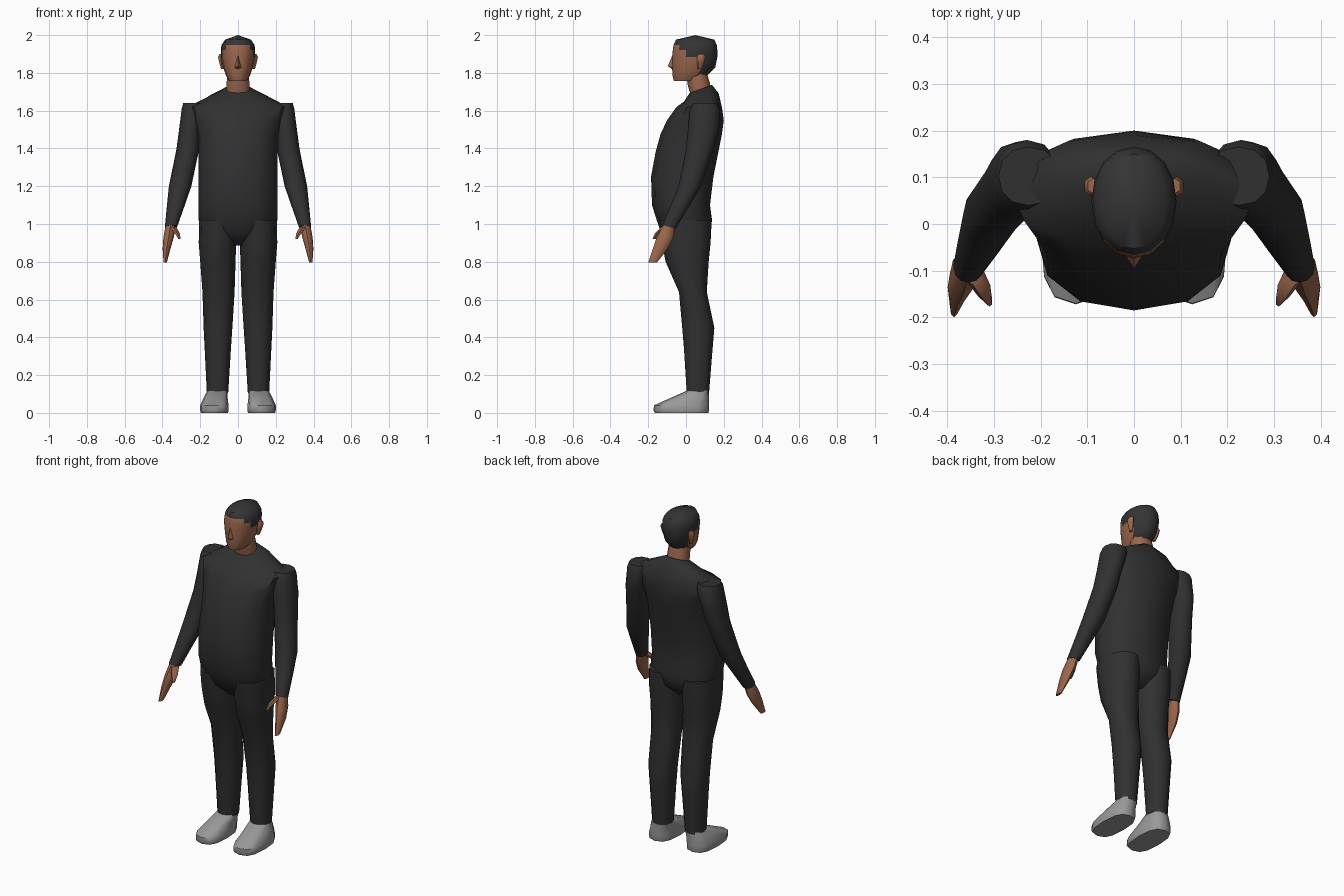
import bpy, bmesh, math


def material(name, rgb):
    m = bpy.data.materials.new(name)
    m.diffuse_color = (*rgb, 1)
    return m


CLOTH = material("dark_cloth", (0.03, 0.03, 0.03))
SKIN = material("skin", (0.33, 0.135, 0.075))
HAIR = material("hair", (0.035, 0.035, 0.036))
SHOE = material("shoe_grey", (0.32, 0.32, 0.32))


def finish(name, bm, mats, mirror=False, angle=50):
    bmesh.ops.recalc_face_normals(bm, faces=bm.faces)
    me = bpy.data.meshes.new(name)
    bm.to_mesh(me)
    bm.free()
    ob = bpy.data.objects.new(name, me)
    bpy.context.collection.objects.link(ob)
    for m in mats:
        me.materials.append(m)
    bpy.ops.object.select_all(action='DESELECT')
    ob.select_set(True)
    bpy.context.view_layer.objects.active = ob
    bpy.ops.object.shade_smooth_by_angle(angle=math.radians(angle))
    if mirror:
        ob.modifiers.new("mirror", 'MIRROR').use_mirror_merge = False
    return ob


def loft(name, rings, mats, n=12, p=2.2, mirror=False, widest=None,
         tip=None, rule=None, angle=50):
    """Rings are (z, x_min, x_max, y_front, y_back, tilt); the tilt is optional.
    widest is the y position of the fullest width."""
    bm = bmesh.new()
    loops = []
    for r in rings:
        z, x0, x1, yf, yb = r[:5]
        tilt = r[5] if len(r) > 5 else 0
        mid = (yf + yb) / 2
        ym = mid if widest is None else widest
        loop = []
        for i in range(n):
            a = 2 * math.pi * i / n - math.pi / 2
            c, s = math.cos(a), math.sin(a)
            c = math.copysign(abs(c) ** (2 / p), c)
            s = math.copysign(abs(s) ** (2 / p), s)
            y = ym + s * ((yb - ym) if s > 0 else (ym - yf))
            x = (x0 + x1) / 2 + c * (x1 - x0) / 2
            loop.append(bm.verts.new((x, y, z + tilt * (y - mid))))
        loops.append(loop)
    for a, b in zip(loops, loops[1:]):
        for i in range(n):
            j = (i + 1) % n
            bm.faces.new((a[i], a[j], b[j], b[i]))
    bm.faces.new(loops[0])
    if tip:
        t = bm.verts.new(tip)
        for i in range(n):
            bm.faces.new((loops[-1][i], loops[-1][(i + 1) % n], t))
    else:
        bm.faces.new(loops[-1])
    if rule:
        for f in bm.faces:
            f.material_index = rule(f.calc_center_median())
    return finish(name, bm, mats, mirror, angle)


def centred(rows):
    return [(r[0], -r[1], *r[1:]) for r in rows]


# Torso: crotch, hips, belly, chest, shoulders, neckline
loft("torso", centred([
    (0.885, 0.05, -0.06, 0.06), (0.95, 0.18, -0.13, 0.125),
    (1.02, 0.208, -0.155, 0.138), (1.10, 0.21, -0.18, 0.127),
    (1.25, 0.21, -0.185, 0.145), (1.385, 0.208, -0.16, 0.172),
    (1.475, 0.213, -0.135, 0.19), (1.55, 0.235, -0.10, 0.20),
    (1.62, 0.265, -0.05, 0.19), (1.67, 0.165, -0.012, 0.172, 0.25),
    (1.715, 0.068, 0.02, 0.138, 0.36)]), [CLOTH], p=2.3)

# Trouser legs
loft("leg", [
    (1.02, 0.012, 0.206, -0.145, 0.136), (0.9, 0.010, 0.208, -0.127, 0.13),
    (0.8, 0.013, 0.20, -0.108, 0.12), (0.64, 0.018, 0.188, -0.037, 0.11),
    (0.45, 0.030, 0.182, -0.02, 0.15), (0.33, 0.038, 0.176, -0.01, 0.14),
    (0.105, 0.052, 0.165, 0.004, 0.122)], [CLOTH], mirror=True)

# Sleeves, from shoulder to wrist
loft("sleeve", [
    (0.985, 0.322, 0.387, -0.125, -0.055, -0.3),
    (1.09, 0.285, 0.377, -0.085, 0.015), (1.2, 0.247, 0.366, -0.04, 0.08),
    (1.395, 0.206, 0.326, 0.0, 0.145), (1.5, 0.195, 0.312, 0.01, 0.175),
    (1.61, 0.16, 0.298, 0.02, 0.18), (1.64, 0.16, 0.29, 0.04, 0.165)],
    [CLOTH], mirror=True)

# Hands and thumbs
loft("hand", [
    (0.795, 0.377, 0.394, -0.20, -0.155), (0.87, 0.357, 0.399, -0.175, -0.095),
    (0.93, 0.340, 0.395, -0.155, -0.065), (1.0, 0.328, 0.382, -0.118, -0.055)],
    [SKIN], n=8, mirror=True)
loft("thumb", [
    (0.92, 0.303, 0.316, -0.177, -0.157), (0.95, 0.306, 0.336, -0.165, -0.12),
    (0.985, 0.325, 0.365, -0.13, -0.075)], [SKIN], n=6, mirror=True)

# Shoes
loft("shoe", [
    (0.0, 0.053, 0.197, -0.165, 0.118), (0.012, 0.05, 0.20, -0.172, 0.122),
    (0.04, 0.05, 0.20, -0.17, 0.122), (0.08, 0.055, 0.182, -0.08, 0.122),
    (0.118, 0.055, 0.162, 0.006, 0.12)],
    [SHOE], p=2.7, mirror=True)

# Neck
loft("neck", centred([
    (1.68, 0.066, 0.025, 0.135), (1.74, 0.063, 0.008, 0.128),
    (1.82, 0.06, 0.0, 0.105)]), [SKIN], n=10)


# Head, with the hair chosen by height and depth
def hair_rule(c):
    return int(c.z > 1.945 or (c.z > 1.912 and c.y > -0.04)
               or (c.z > 1.86 and c.y > 0.02) or (c.z > 1.785 and c.y > 0.075))


loft("head", centred([
    (1.757, 0.046, -0.064, 0.07), (1.785, 0.064, -0.071, 0.112),
    (1.83, 0.078, -0.074, 0.155), (1.885, 0.089, -0.073, 0.166),
    (1.92, 0.091, -0.070, 0.166), (1.947, 0.088, -0.066, 0.163),
    (1.976, 0.068, -0.053, 0.15)]),
    [SKIN, HAIR], n=16, p=2.1, tip=(0, 0.05, 2.0), rule=hair_rule)

# Ears
loft("ear", [
    (1.82, 0.075, 0.090, 0.062, 0.082), (1.85, 0.075, 0.100, 0.058, 0.095),
    (1.885, 0.075, 0.108, 0.058, 0.103), (1.9, 0.075, 0.10, 0.065, 0.098)],
    [SKIN], n=6, mirror=True)

# Nose
bm = bmesh.new()
bridge, tip, left, right, base = [bm.verts.new(v) for v in (
    (0, -0.072, 1.895), (0, -0.096, 1.836), (-0.02, -0.066, 1.826),
    (0.02, -0.066, 1.826), (0, -0.07, 1.818))]
for f in ((bridge, left, tip), (bridge, tip, right), (tip, left, base),
          (tip, base, right), (bridge, right, base, left)):
    bm.faces.new(f)
finish("nose", bm, [SKIN])
